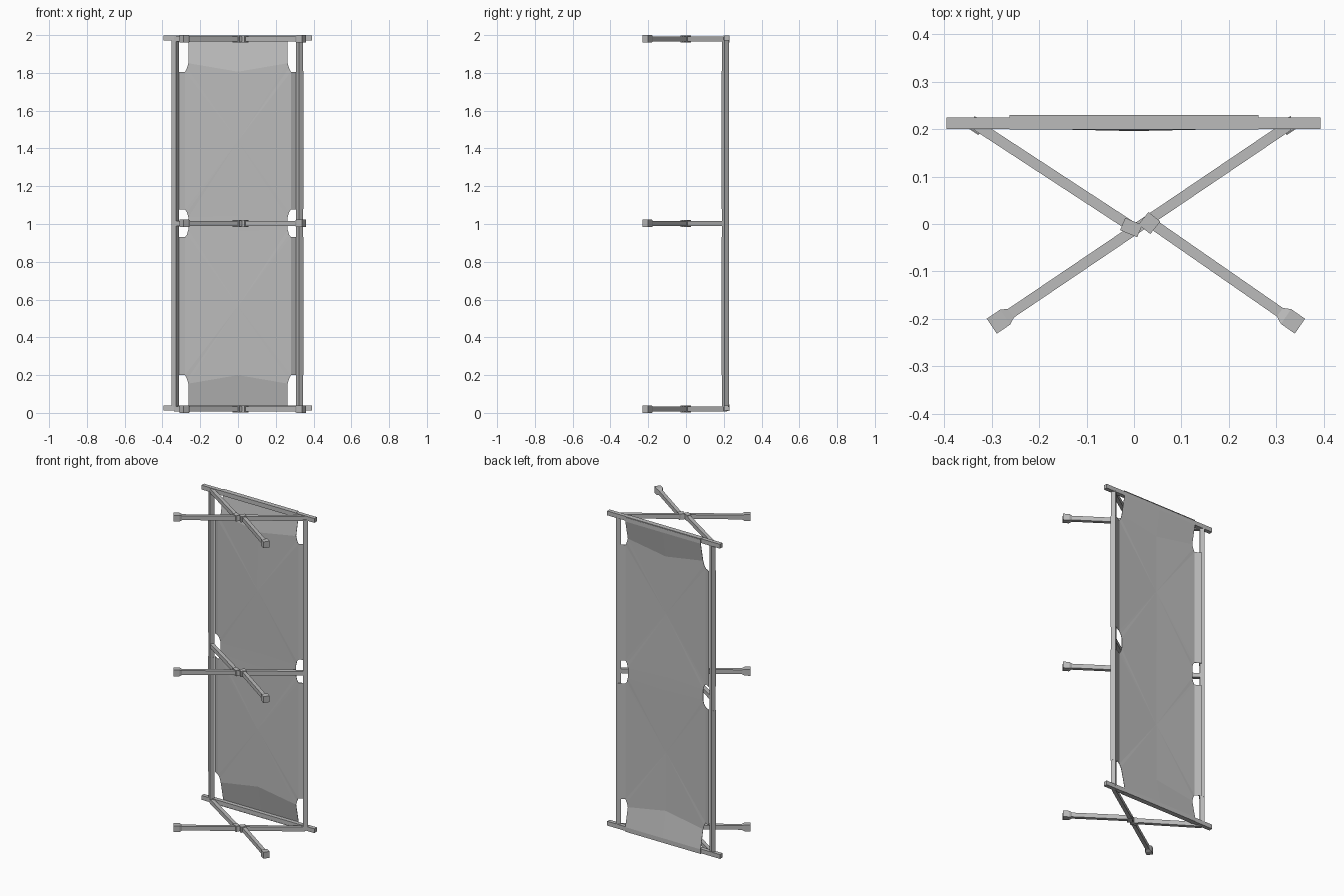
import bpy, bmesh, math
from mathutils import Vector

cube = bpy.data.objects.get("Cube")
if cube:
    bpy.data.objects.remove(cube, do_unlink=True)

grey = bpy.data.materials.new("plain grey")
grey.use_nodes = True
tone = (0.5, 0.5, 0.5, 1)
grey.diffuse_color = tone
grey.node_tree.nodes["Principled BSDF"].inputs["Base Color"].default_value = tone


def finish(name, bm):
    bmesh.ops.recalc_face_normals(bm, faces=bm.faces)
    mesh = bpy.data.meshes.new(name)
    bm.to_mesh(mesh)
    bm.free()
    mesh.materials.append(grey)
    obj = bpy.data.objects.new(name, mesh)
    bpy.context.collection.objects.link(obj)
    return obj


def beam(name, start, end, sections):
    """Loft rectangles (fraction, half width, half height) from start to end."""
    bm = bmesh.new()
    start, end = Vector(start), Vector(end)
    along = (end - start).normalized()
    side = along.cross((0, 0, 1))
    if side.length < 0.1:
        # Upright beams are turned to line up with the legs
        side = Vector((0.83, -0.56 if start.x < 0 else 0.56, 0))
    side.normalize()
    up = side.cross(along)
    loops = []
    for t, w, h in sections:
        c = start.lerp(end, t)
        loops.append([bm.verts.new(c + side * w * a + up * h * b)
                      for a, b in ((-1, -1), (1, -1), (1, 1), (-1, 1))])
    for low, high in zip(loops, loops[1:]):
        for i in range(4):
            j = (i + 1) % 4
            bm.faces.new((low[i], low[j], high[j], high[i]))
    bm.faces.new(loops[0])
    bm.faces.new(loops[-1])
    return finish(name, bm)


def bar(name, start, end, w, h):
    return beam(name, start, end, [(0, w, h), (1, w, h)])


LEVELS = {"lower": 0.02, "middle": 1.003, "upper": 1.98}

# Crossed legs with flared feet and hinge blocks
for level, z in LEVELS.items():
    foot = [(0, 0.011, 0.0135), (0.87, 0.011, 0.0135),
            (0.91, 0.019, 0.02), (1, 0.019, 0.02)]
    long_foot = [(t if t < 0.5 else 1 - (1 - t) * 0.5, w, h) for t, w, h in foot]
    beam(level + "_straight_leg", (0.325, 0.207, z), (-0.3, -0.2155, z), long_foot)
    bar(level + "_split_leg_back", (-0.332, 0.208, z), (0.0, -0.009, z), 0.011, 0.0135)
    beam(level + "_split_leg_front", (0.025, 0.01, z), (0.35, -0.2155, z), foot)
    bar(level + "_hinge_left", (0.02, 0.012, z), (0.045, -0.008, z), 0.017, 0.018)
    bar(level + "_hinge_right", (-0.024, 0.0, z), (0.012, -0.015, z), 0.014, 0.018)

# End bars
for level in ("lower", "upper"):
    z = LEVELS[level] + (0.005 if level == "lower" else 0.004)
    bar(level + "_end_bar", (-0.395, 0.2125, z), (0.393, 0.2125, z), 0.0125, 0.0135)

# Side rails with a fabric sleeve on each bay
for side, x in (("right", -0.332), ("left", 0.326)):
    bar(side + "_rail", (x, 0.2085, 0.03), (x, 0.2085, 1.975), 0.0135, 0.0135)
    for bay, z in (("lower", 0.2), ("upper", 1.08)):
        bar(side + "_" + bay + "_sleeve", (x, 0.2075, z), (x, 0.2075, z + 0.73),
            0.0145, 0.0145)

# Fabric sheet: one quarter is described, then mirrored both ways
bm = bmesh.new()
hub, mid_end, mid_cross = (0, 0.197, 0.565), (0, 0.2, 0.2), (0, 0.201, 0.96)
fold = [(0.263, 0.204, 0.155), (0.27, 0.204, 0.18), (0.28, 0.203, 0.2)]
waist = [(0.28, 0.203, 0.93), (0.27, 0.203, 0.945), (0.263, 0.204, 0.97)]
end_low, end_high = (0.263, 0.229, 0.012), (0.263, 0.229, 0.038)
centre = lambda p: (0, p[1], p[2])
ring = [mid_end] + fold + waist + [mid_cross]
patches = [(hub, a, b) for a, b in zip(ring, ring[1:])]
patches += [
    (centre(end_low), end_low, end_high, centre(end_high)),
    (centre(end_high), end_high, fold[0], mid_end),
    (mid_cross, waist[-1], (0.263, 0.204, 1.003), (0, 0.201, 1.003)),
    (fold[-1], (0.318, 0.224, 0.2), (0.318, 0.224, 0.93), waist[0]),
]
for sx in (1, -1):
    for flip in (False, True):
        for patch in patches:
            bm.faces.new([bm.verts.new((x * sx, y, 2.006 - z if flip else z))
                          for x, y, z in patch])
bmesh.ops.remove_doubles(bm, verts=bm.verts, dist=0.0005)
sheet = finish("fabric_sheet", bm)
thick = sheet.modifiers.new("thickness", "SOLIDIFY")
thick.thickness = 0.002
thick.offset = 0

# Hem wrapped over the outer face of each end bar
for level, z in (("lower", 0.011), ("upper", 1.9975)):
    bar(level + "_hem", (-0.263, 0.2145, z), (0.263, 0.2145, z), 0.0155, 0.0015)
